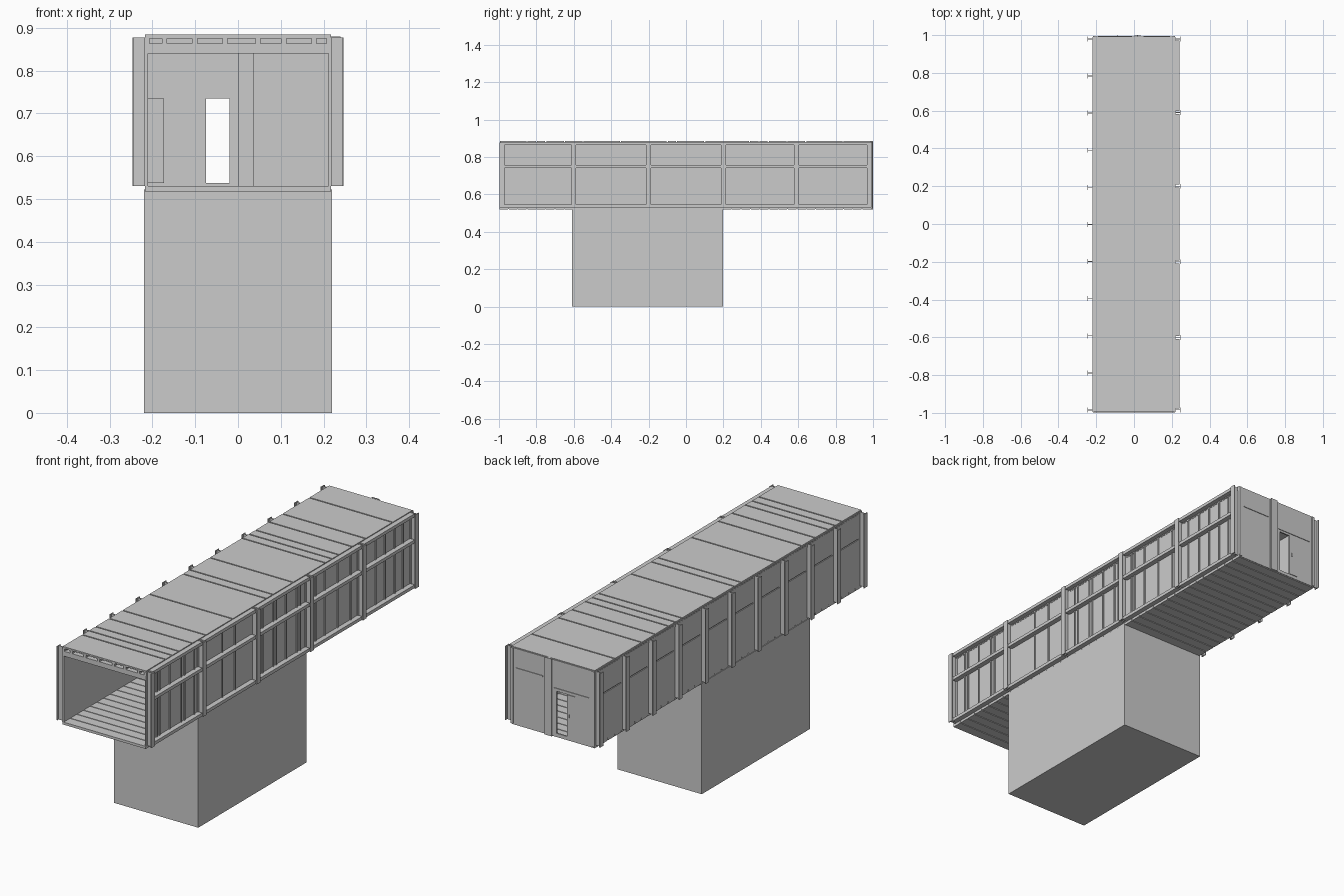
import bpy, bmesh


def boxes(name, items):
    """One object made of boxes given as (x0, x1, y0, y1, z0, z1)."""
    bm = bmesh.new()
    for x0, x1, y0, y1, z0, z1 in items:
        vs = bmesh.ops.create_cube(bm, size=1)["verts"]
        for v in vs:
            v.co.x = x1 if v.co.x > 0 else x0
            v.co.y = y1 if v.co.y > 0 else y0
            v.co.z = z1 if v.co.z > 0 else z0
    me = bpy.data.meshes.new(name)
    bm.to_mesh(me)
    bm.free()
    ob = bpy.data.objects.new(name, me)
    bpy.context.collection.objects.link(ob)
    return ob


def i_beam(side, y, w):
    """Upright I section: two flanges and a web, standing outside a wall."""
    out = []
    for a, b, h in ((0.214, 0.218, w), (0.218, 0.243, 0.004), (0.243, 0.247, w)):
        x0, x1 = sorted((side * a, side * b))
        out.append((x0, x1, y - h / 2, y + h / 2, 0.53, 0.878))
    return out


# Solid pedestal
boxes("base_block", [(-0.22, 0.22, -0.61, 0.197, 0, 0.522)])

# Plank floor on a thin deck
n = 40
step = 1.99 / n
boxes("floor_deck", [(-0.215, 0.215, -0.995, 0.99, 0.521, 0.527)])
boxes("floor_planks", [(-0.217, 0.217, -0.997 + i * step, -0.997 + (i + 1) * step - 0.004,
                        0.518, 0.53) for i in range(n)])

# Roof: ceiling, lengthwise joists visible at the open end, seamed top sheets
boxes("ceiling", [(-0.217, 0.217, -0.995, 0.99, 0.859, 0.863)])
joists = [-0.213, -0.172, -0.101, -0.03, 0.047, 0.107, 0.178, 0.213]
boxes("roof_joists", [(x - 0.006, x + 0.006, -0.995, 0.99, 0.862, 0.877) for x in joists])
boxes("roof_deck", [(-0.217, 0.217, -0.995, 0.99, 0.875, 0.88)])
seams = [-0.997, -0.85, -0.8, -0.75, -0.65, -0.55, -0.35, -0.1, -0.05, 0.1,
         0.34, 0.39, 0.44, 0.54, 0.64, 0.84, 0.992]
boxes("roof_sheets", [(-0.217, 0.217, a + 0.003, b - 0.003, 0.879, 0.884)
                      for a, b in zip(seams, seams[1:])])
boxes("end_beams", [(-0.217, 0.217, y, y + 0.012, 0.84, 0.862) for y in (-0.995, 0.972)])

# Right wall: five framed bays between I-beam posts
posts = [-0.984, -0.6, -0.2, 0.2, 0.59, 0.98]
boxes("right_panel", [(0.211, 0.216, -0.995, 0.99, 0.525, 0.88)])
beams = []
for y in posts:
    beams += i_beam(1, y, 0.026)
boxes("right_posts", beams)
rails = []
for a, b in zip(posts, posts[1:]):
    for z0, z1 in ((0.53, 0.545), (0.742, 0.757), (0.865, 0.88)):
        rails.append((0.214, 0.24, a + 0.008, b - 0.008, z0, z1))
boxes("right_rails", rails)
mullions = [-0.915, -0.895, -0.82, -0.735, -0.71, -0.637, -0.43, -0.334, -0.152, -0.13,
            -0.05, -0.03, 0.045, 0.125, 0.15, 0.243, 0.264, 0.334, 0.43, 0.526,
            0.638, 0.713, 0.782, 0.852, 0.916]
boxes("right_mullions", [(0.214, 0.221, y - 0.003, y + 0.003, 0.54, 0.87) for y in mullions])

# Left wall: solid panels between closely spaced I-beam posts
left = [-0.985 + i * 0.1965 for i in range(11)]
boxes("left_panel", [(-0.216, -0.21, -0.995, 0.99, 0.525, 0.88)])
beams = []
for y in left:
    beams += i_beam(-1, y, 0.026)
boxes("left_posts", beams)
sheets = []
for a, b in zip(left, left[1:]):
    for z0, z1 in ((0.532, 0.752), (0.757, 0.872)):
        sheets.append((-0.22, -0.214, a + 0.014, b - 0.014, z0, z1))
boxes("left_sheets", sheets)

# Back wall with a doorway
boxes("back_wall", [
    (-0.217, -0.075, 0.985, 0.992, 0.522, 0.88),
    (-0.02, 0.217, 0.985, 0.992, 0.522, 0.88),
    (-0.075, -0.02, 0.985, 0.992, 0.735, 0.88),
    (-0.075, -0.02, 0.985, 0.992, 0.522, 0.537)])
boxes("back_pillar", [(0.0, 0.037, 0.99, 0.993, 0.52, 0.884),
                      (0.016, 0.021, 0.992, 0.998, 0.52, 0.884),
                      (0.0, 0.037, 0.997, 1.0, 0.52, 0.884)])
boxes("inner_pillar", [(0.0, 0.037, 0.978, 0.986, 0.53, 0.84)])
boxes("back_trim", [(0.05, 0.19, 0.99, 0.995, 0.785, 0.79),
                    (-0.19, -0.01, 0.99, 0.995, 0.745, 0.75),
                    (0.205, 0.217, 0.99, 0.996, 0.525, 0.88),
                    (-0.217, -0.205, 0.99, 0.996, 0.525, 0.88)])
boxes("door_leaf", [(-0.12, -0.077, 0.99, 0.995, 0.537, 0.735)])
boxes("door_handle", [(-0.09, -0.084, 0.994, 0.998, 0.63, 0.645)])
boxes("inner_cabinet", [(-0.215, -0.173, 0.978, 0.986, 0.537, 0.735)])
